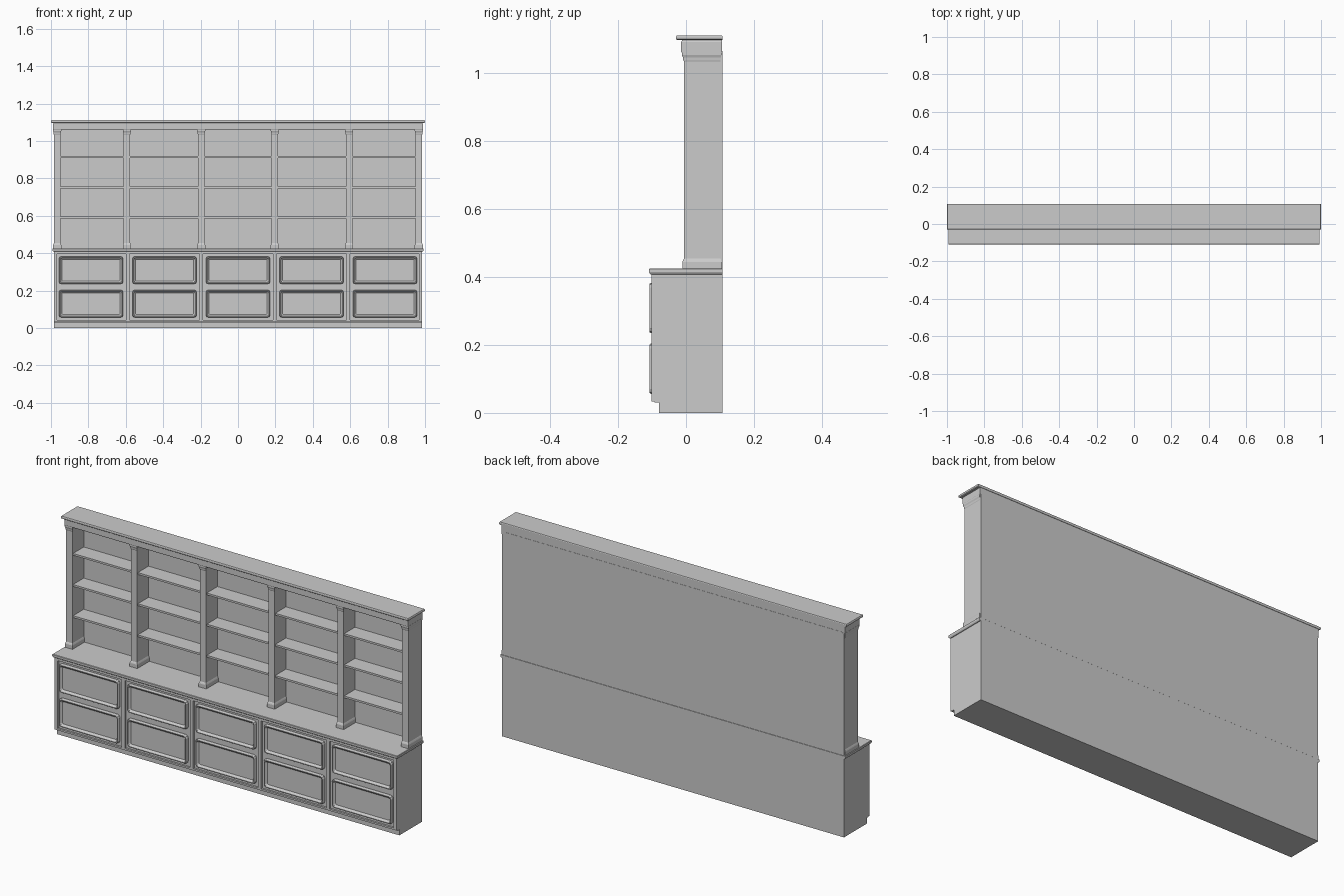
import bpy, bmesh

if "Cube" in bpy.data.objects:
    bpy.data.objects.remove(bpy.data.objects["Cube"])

BACK = 0.108


def finish(name, bm, smooth=False):
    bmesh.ops.recalc_face_normals(bm, faces=bm.faces)
    mesh = bpy.data.meshes.new(name)
    bm.to_mesh(mesh)
    bm.free()
    ob = bpy.data.objects.new(name, mesh)
    bpy.context.collection.objects.link(ob)
    if smooth:
        bpy.ops.object.select_all(action='DESELECT')
        ob.select_set(True)
        bpy.context.view_layer.objects.active = ob
        bpy.ops.object.shade_smooth_by_angle()
    return ob


def loft(name, rings, smooth=False):
    """Skin a list of equal-length point loops and cap both ends."""
    bm = bmesh.new()
    loops = [[bm.verts.new(p) for p in ring] for ring in rings]
    n = len(loops[0])
    for a, b in zip(loops, loops[1:]):
        for i in range(n):
            j = (i + 1) % n
            bm.faces.new((a[i], a[j], b[j], b[i]))
    bm.faces.new(loops[0])
    bm.faces.new(loops[-1])
    return finish(name, bm, smooth)


def stack(name, cx, levels, smooth=False):
    """Moulded block: levels are (half width, front y, back y, z)."""
    return loft(name, [[(cx - w, f, z), (cx + w, f, z), (cx + w, b, z), (cx - w, b, z)]
                       for w, f, b, z in levels], smooth)


def box(name, x0, x1, y0, y1, z0, z1):
    return stack(name, (x0 + x1) / 2, [((x1 - x0) / 2, y0, y1, z0), ((x1 - x0) / 2, y0, y1, z1)])


def clipped_rect(cx, cz, w, h, c, y):
    """Rectangle loop with rounded-off corners, facing the front."""
    k = c * 0.3
    q = [(w, h - c), (w - k, h - k), (w - c, h)]
    pts = q + [(-x, z) for x, z in reversed(q)]
    pts += [(-x, -z) for x, z in q] + [(x, -z) for x, z in reversed(q)]
    return [(cx + x, y, cz + z) for x, z in pts]


# Plinth and lower cabinet
box("plinth", -0.985, 0.985, -0.08, BACK, 0, 0.032)
box("lower_carcass", -0.985, 0.985, -0.092, BACK, 0.03, 0.411)

# Face frame
box("bottom_rail", -0.985, 0.985, -0.102, -0.09, 0.033, 0.042)
box("top_rail", -0.985, 0.985, -0.102, -0.09, 0.395, 0.411)
for i, x in enumerate((-0.976, -0.589, -0.196, 0.196, 0.589, 0.976)):
    box(f"stile_{i}", x - 0.009, x + 0.009, -0.102, -0.09, 0.04, 0.397)

# Drawer fronts with raised moulding and sunken panel
for i in range(5):
    for row, cz in (("lower", 0.130), ("upper", 0.309)):
        rings = [clipped_rect((i - 2) * 0.393, cz, 0.172 - d, 0.074 - d, 0.014 - d * 0.5, y)
                 for d, y in ((0, -0.09), (0, -0.103), (0.003, -0.108), (0.007, -0.108),
                              (0.010, -0.103), (0.016, -0.097))]
        loft(f"{row}_drawer_{i}", rings)

# Countertop
stack("countertop", 0, [(0.988, -0.104, BACK, 0.408), (0.991, -0.107, BACK, 0.411),
                        (0.993, -0.109, BACK, 0.415), (0.993, -0.109, BACK, 0.423),
                        (0.991, -0.107, BACK - 0.002, 0.425)])

# Upper back panel
box("upper_back", -0.975, 0.975, 0.088, 0.107, 0.424, 1.065)

# Pilasters with base and capital mouldings
PX = (-0.967, -0.594, -0.197, 0.197, 0.594, 0.967)
S = 0.0175
for i, x in enumerate(PX):
    box(f"pilaster_{i}", x - S, x + S, -0.006, 0.107, 0.424, 1.062)
    stack(f"pilaster_base_{i}", x, [(0.022, -0.011, 0.104, 0.424), (0.022, -0.011, 0.104, 0.444),
                                    (0.020, -0.009, 0.103, 0.449), (S, -0.006, 0.102, 0.454)])
    stack(f"pilaster_capital_{i}", x, [(S, -0.006, 0.102, 1.034), (0.019, -0.008, 0.102, 1.038),
                                       (0.0195, -0.009, 0.103, 1.046), (0.022, -0.012, 0.104, 1.053),
                                       (0.022, -0.012, 0.104, 1.062)])

# Shelves
for i in range(5):
    for j, z in enumerate((0.59, 0.752, 0.914)):
        box(f"shelf_{i}_{j}", PX[i] + S - 0.002, PX[i + 1] - S + 0.002, 0.0, 0.09, z - 0.005, z + 0.005)

# Frieze and crown
stack("frieze", 0, [(0.987, -0.012, 0.106, 1.060), (0.989, -0.014, 0.106, 1.063),
                    (0.989, -0.014, 0.106, 1.092), (0.986, -0.011, 0.106, 1.098)])
stack("crown", 0, [(0.996, -0.025, BACK, 1.097), (1.0, -0.029, BACK, 1.100),
                   (1.0, -0.029, BACK, 1.108), (0.998, -0.027, BACK - 0.002, 1.111)])
